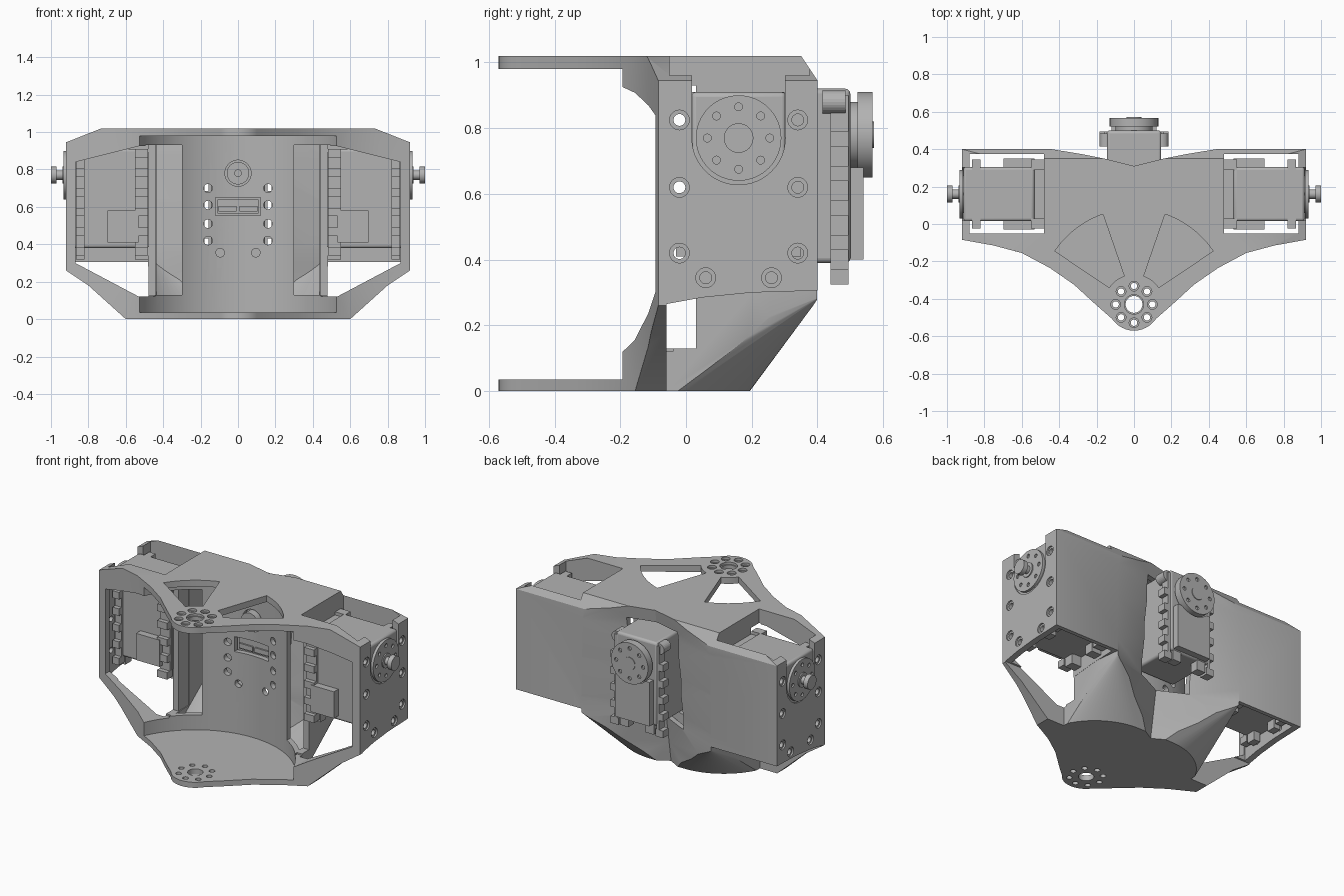
import bpy, bmesh
from math import sin, cos, pi, radians
from mathutils import Matrix, Vector

cube = bpy.data.objects.get("Cube")
if cube:
    bpy.data.objects.remove(cube, do_unlink=True)

grey = bpy.data.materials.new("satin grey")
grey.use_nodes = True
grey.diffuse_color = (0.45, 0.45, 0.45, 1)
grey.node_tree.nodes["Principled BSDF"].inputs["Base Color"].default_value = (0.45, 0.45, 0.45, 1)

PIVOT_Y = -0.43
I = Matrix.Identity(4)
AXES = {"x": Matrix.Rotation(pi / 2, 4, "Y"), "y": Matrix.Rotation(-pi / 2, 4, "X"), "z": I}


def box(bm, x, y, z):
    size = Vector((x[1] - x[0], y[1] - y[0], z[1] - z[0]))
    mid = Vector((x[0] + x[1], y[0] + y[1], z[0] + z[1])) / 2
    bmesh.ops.create_cube(bm, size=1, matrix=Matrix.Translation(mid) @ Matrix.Diagonal((*size, 1)))


def rod(bm, axis, centre, length, r1, seg=24):
    bmesh.ops.create_cone(bm, cap_ends=True, segments=seg, radius1=r1, radius2=r1,
                          depth=length, matrix=Matrix.Translation(centre) @ AXES[axis])


def loft(bm, sections):
    rings = [[bm.verts.new(p) for p in section] for section in sections]
    bm.faces.new(rings[0])
    bm.faces.new(rings[-1])
    for lo, hi in zip(rings, rings[1:]):
        for i in range(len(lo)):
            j = (i + 1) % len(lo)
            bm.faces.new((lo[i], lo[j], hi[j], hi[i]))


def prism(bm, pts, axis, a, b):
    place = {"x": lambda u, v, w: (w, u, v), "y": lambda u, v, w: (u, w, v), "z": lambda u, v, w: (u, v, w)}[axis]
    loft(bm, [[place(u, v, w) for u, v in pts] for w in (a, b)])


def mirrored(half):
    return half + [(-u, v) for u, v in reversed(half) if abs(u) > 1e-6]


def make(name, build, matrix=I):
    bm = bmesh.new()
    build(bm)
    bm.transform(matrix)
    bmesh.ops.recalc_face_normals(bm, faces=bm.faces)
    mesh = bpy.data.meshes.new(name)
    bm.to_mesh(mesh)
    bm.free()
    ob = bpy.data.objects.new(name, mesh)
    mesh.materials.append(grey)
    bpy.context.collection.objects.link(ob)
    return ob


def activate(ob):
    bpy.ops.object.select_all(action="DESELECT")
    ob.select_set(True)
    bpy.context.view_layer.objects.active = ob


def combine(target, tool, op="DIFFERENCE"):
    mod = target.modifiers.new("bool", "BOOLEAN")
    mod.operation, mod.object, mod.solver = op, tool, "EXACT"
    activate(target)
    bpy.ops.object.modifier_apply(modifier=mod.name)
    bpy.data.objects.remove(tool, do_unlink=True)


def cut(target, build, op="DIFFERENCE"):
    combine(target, make("cutter", build), op)


def smooth(ob):
    activate(ob)
    bpy.ops.object.shade_smooth_by_angle(angle=radians(25))


# Frame blank: plan outline limited by the front silhouette
plan = [(0, .4), (1, .4), (1, -.07), (.75, -.115), (.6, -.155), (.45, -.235),
        (.32, -.325), (.2, -.435), (.12, -.505)]
plan += [(.14 * cos(a), PIVOT_Y + .14 * sin(a)) for a in (radians(-45 - 9 * i) for i in range(5))]
plan.append((0, PIVOT_Y - .14))
frame = make("frame", lambda bm: prism(bm, mirrored(plan), "z", -.1, 1.1))
sides = [(.6, 0), (.8, .18), (.92, .26), (.92, .945), (.73, 1.02)]
cut(frame, lambda bm: prism(bm, mirrored(sides), "y", -1, 1), "INTERSECT")

# Chamfer along the upper rear edge
cut(frame, lambda bm: prism(bm, [(.337, 1.04), (.41, .93), (.5, .93), (.5, 1.04)], "x", -1.1, 1.1))


# Folded rear wall, leaning forward towards the bottom
def rear_fold(bm, shift=0):
    levels = [-.12 + .25 * i for i in range(6)]
    loft(bm, [[(x, y - shift, z) for x, y in mirrored([(0, .15 + .157 * z), (.47, .405), (.47, .7)])]
              for z in levels])
    bmesh.ops.triangulate(bm, faces=bm.faces)


cut(frame, rear_fold)


# Underside: bottom disc drawn out to two rear corners
def underside(bm, lift=0):
    for z, r in ((-.1, .55), (0, .58), (1.1, .585)):
        for i in range(72):
            a = i * pi / 36
            bm.verts.new((r * cos(a), PIVOT_Y + r * sin(a), z + lift))
    for x in (.455, -.455):
        bm.verts.new((x, .405, .285 + lift))
        bm.verts.new((x, .41, 1.05 + lift))
    bmesh.ops.convex_hull(bm, input=list(bm.verts))
    loose = [v for v in bm.verts if not v.link_faces]
    bmesh.ops.delete(bm, geom=loose, context="VERTS")


below = [(-.06, -.15), (-.06, .265), (.05, .285), (.2, .3), (.6, .312), (.6, -.15)]
under = make("under", lambda bm: prism(bm, below, "x", -1.2, 1.2))
core = make("core", underside)
cut(core, lambda bm: box(bm, (-.479, .479), (-2, 2), (-.5, 2)), "INTERSECT")
combine(under, core)
combine(frame, under)

# Round swing space between the upper and lower plates
cut(frame, lambda bm: rod(bm, "z", (0, PIVOT_Y, .5075), .945, .578, seg=96))

# Hollow behind the curved wall
hollow = make("hollow", lambda bm: box(bm, (-.435, .435), (-.2, .38), (.037, .983)))
cut(hollow, lambda bm: underside(bm, .06), "INTERSECT")
cut(hollow, lambda bm: rear_fold(bm, .035))
cut(hollow, lambda bm: rod(bm, "z", (0, PIVOT_Y, .5), 1.2, .61, seg=96))
combine(frame, hollow)

# Side bays, front openings, wall windows and end plate notches
opening = [(.445, .12), (.53, .12), (.87, .3), (.87, .84), (.53, .925), (.445, .925)]
for s in (1, -1):
    def span(a, b):
        return (min(s * a, s * b), max(s * a, s * b))
    cut(frame, lambda bm: box(bm, span(.48, .88), (-.05, .375), (-.1, 1.1)))
    cut(frame, lambda bm: prism(bm, [(s * u, v) for u, v in opening], "y", -.4, -.04))
    cut(frame, lambda bm: box(bm, span(.3, .44), (-.3, .13), (.13, .93)))
    cut(frame, lambda bm: box(bm, span(.43, .495), (-.3, .03), (.13, .93)))
    cut(frame, lambda bm: rod(bm, "x", (s * .9, .16, .77), .12, .142, seg=48))
    cut(frame, lambda bm: box(bm, span(.85, 1), (.019, .301), (.77, 1.1)))

    bolts = [(y, z) for y in (-.02, .34) for z in (.825, .62, .42)] + [(.06, .345), (.26, .345)]

    def bolt_holes(bm, x, length, r):
        for y, z in bolts:
            rod(bm, "x", (s * x, y, z), length, r)
    cut(frame, lambda bm: bolt_holes(bm, .9, .1, .018))
    cut(frame, lambda bm: bolt_holes(bm, .92, .02, .03))

    # Sector window in the upper plate
    arc = [radians(34 + 37 * i / 12) for i in range(13)]
    ring = [(.51, a) for a in arc] + [(.16, a) for a in reversed(arc)]
    cut(frame, lambda bm: prism(bm, [(s * r * cos(a), PIVOT_Y + r * sin(a)) for r, a in ring], "z", .9, 1.1))

# Rear motor pocket
cut(frame, lambda bm: box(bm, (-.18, .18), (.178, .6), (.3, .94)))


# Curved wall holes and connector slot
def wall_holes(bm):
    for s in (1, -1):
        for x, z in ((.16, .7), (.16, .61), (.16, .51), (.16, .42), (.095, .355)):
            rod(bm, "y", (s * x, .15, z), .1, .023)
    rod(bm, "y", (0, .15, .78), .2, .07, seg=32)
    box(bm, (-.12, .12), (.05, .25), (.555, .65))


cut(frame, wall_holes)


# Pivot holes through both plates
def pivot_holes(bm, ring_r, centre_r, z, length):
    rod(bm, "z", (0, PIVOT_Y, z), length, centre_r, seg=32)
    for i in range(8):
        a = i * pi / 4
        rod(bm, "z", (.098 * cos(a), PIVOT_Y + .098 * sin(a), z), length, ring_r)


cut(frame, lambda bm: pivot_holes(bm, .017, .045, .5, 1.2))
cut(frame, lambda bm: pivot_holes(bm, .026, .052, 1.03, .05))
smooth(frame)


# Motor: local +x is the output side, origin on the output axis
def motor(name, matrix, depth, rear):
    body = make(name + "_body", lambda bm: box(bm, (-depth, 0), (-.145, .145), (-.39, .14)), matrix)
    bevel = body.modifiers.new("rounding", "BEVEL")
    bevel.width, bevel.segments = .015, 3
    smooth(body)

    def lugs(bm):
        ends = [(-.06, -.005)] if rear else [(-depth - .05, -depth + .02), (-.09, -.045)]
        for side in (1, -1):
            def out(a, b):
                return sorted((side * a, side * b))
            for x in ends:
                for i in range(5 if rear else 6):
                    z = -.455 + i * .105 if rear else -.43 + i * .105
                    box(bm, x, out(.13, .185), (z, z + .045))
                box(bm, x, out(.14, .158), (-.43, .12))
                box(bm, x, out(.06, .12), (-.45, -.38))
            if rear:
                rod(bm, "x", (-.05, side * .15, .1), .07, .035)
                box(bm, (-depth - .022, -depth), out(.007, .103), (-.205, -.175))
            else:
                box(bm, (-depth, -depth + .165), out(.14, .19), (-.36, -.19))
        if rear:
            box(bm, (-depth - .012, -depth + .01), (-.11, .11), (-.215, -.14))
        else:
            box(bm, (-depth - .055, -depth + .01), (-.14, .14), (-.385, .12))
    make(name + "_lugs", lugs, matrix)

    def idler(bm):
        rod(bm, "x", (-depth - .03, 0, 0), .07, .06 if rear else .05, seg=32)
        rod(bm, "x", (-depth - .04, 0, 0), .07, .02)
    smooth(make(name + "_idler", idler, matrix))

    gap, thick = (.022, .046) if rear else (.003, .017)
    horn = make(name + "_horn", lambda bm: rod(bm, "x", (gap + thick / 2, 0, 0), thick, .13, seg=64), matrix)

    def horn_holes(bm):
        for i in range(8):
            a = i * pi / 4
            rod(bm, "x", (gap + thick, .095 * cos(a), .095 * sin(a)), .02, .012, seg=16)
    combine(horn, make("cutter", horn_holes, matrix))
    smooth(horn)

    def hub(bm):
        rod(bm, "x", (gap / 2, 0, 0), gap + .01, .1, seg=48)
        if rear:
            rod(bm, "x", (gap + thick, 0, 0), .008, .04, seg=32)
        else:
            rod(bm, "x", (.035, 0, 0), .05, .025)
            rod(bm, "x", (.022, 0, 0), .01, .045, seg=32)
            rod(bm, "x", (.073, 0, 0), .03, .045, seg=32)
    smooth(make(name + "_hub", hub, matrix))
    if rear:
        cover = make(name + "_cover", lambda bm: box(bm, (-.01, .04), (-.12, .12), (-.38, -.1)), matrix)
        cut(cover, lambda bm: rod(bm, "y", (0, .53, .78), .2, .136, seg=48))


left = Matrix.Translation((.912, .16, .77))
motor("left_motor", left, .38, False)
motor("right_motor", Matrix.Scale(-1, 4, (1, 0, 0)) @ left, .38, False)
motor("rear_motor", Matrix.Translation((0, .5, .78)) @ Matrix.Rotation(pi / 2, 4, "Z"), .32, True)
